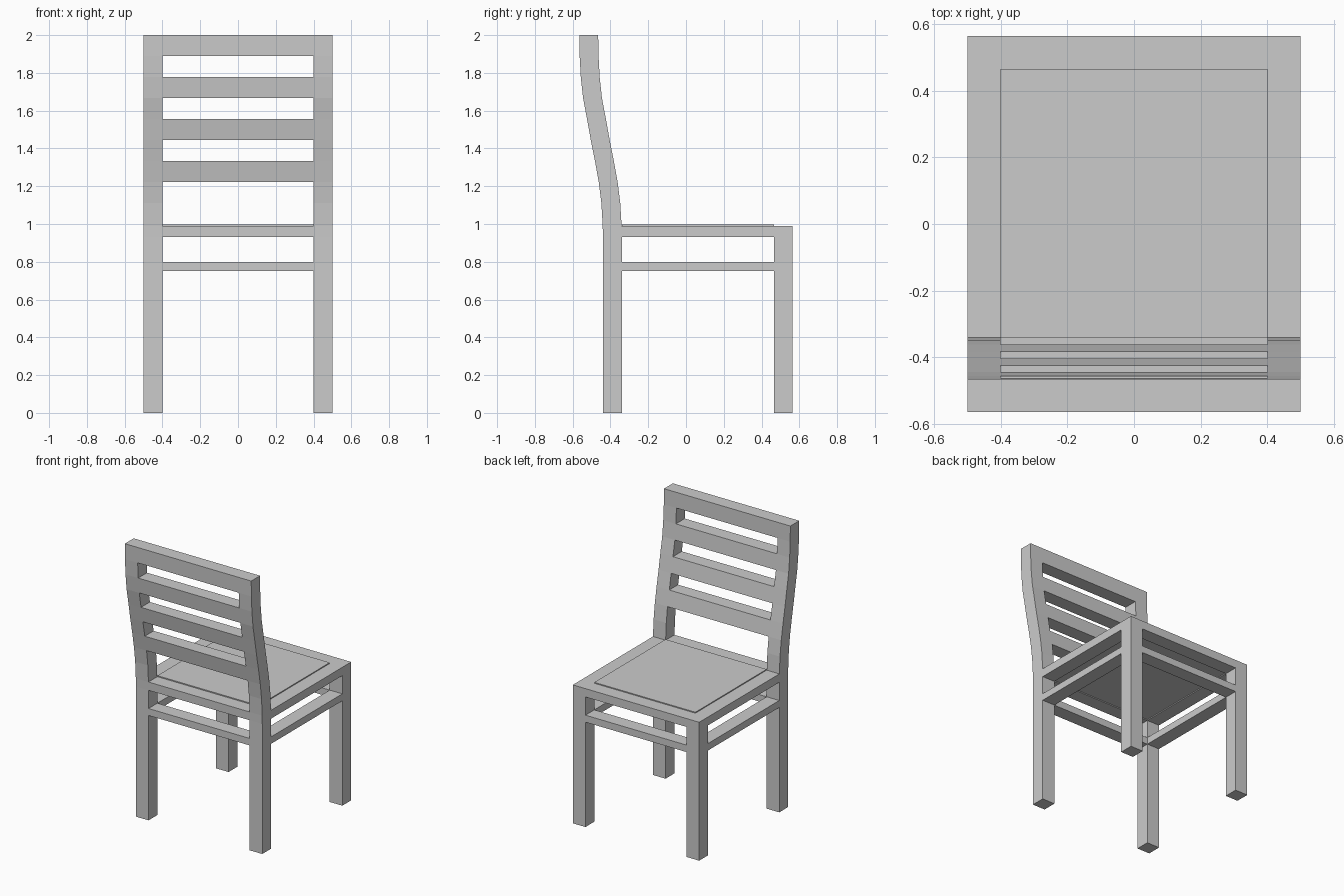
import bpy
import bmesh

if "Cube" in bpy.data.objects:
    bpy.data.objects.remove(bpy.data.objects["Cube"])

# Grid lines that every member of the chair follows
XS = [-0.5, -0.4, 0.4, 0.5]
YS = [-0.44, -0.34, 0.465, 0.565]
ZS = [0, 0.75, 0.80, 0.93, 0.99] + [1 + i / 9 for i in range(1, 10)]
# Backward lean of the back posts at each height
LEAN = [0, 0, 0, 0, 0.001, 0.008, 0.022, 0.042, 0.064, 0.084, 0.105, 0.117, 0.123, 0.125]
STRETCHER, RAIL, TOP = 1, 3, 13


def point(i, j, k):
    return XS[i], YS[j] - (LEAN[k] if j < 2 else 0), ZS[k]


# Each part is a set of grid cells
parts = {}
for i, side in ((0, "left"), (2, "right")):
    parts[f"back_{side}_post"] = {(i, 0, k) for k in range(TOP)}
    parts[f"front_{side}_leg"] = {(i, 2, k) for k in range(RAIL + 1)}
for k, kind in ((STRETCHER, "stretcher"), (RAIL, "seat_rail")):
    parts[f"back_{kind}"] = {(1, 0, k)}
    parts[f"front_{kind}"] = {(1, 2, k)}
    parts[f"left_{kind}"] = {(0, 1, k)}
    parts[f"right_{kind}"] = {(2, 1, k)}
for n, k in enumerate((6, 8, 10, 12)):
    parts[f"back_slat_{n + 1}"] = {(1, 0, k)}
solid = set().union(*parts.values())


def build(name, cells):
    """Make the outer faces of the cells, leaving joints open inside."""
    bm = bmesh.new()
    for cell in sorted(cells):
        for axis in range(3):
            for side in (0, 1):
                neighbour = list(cell)
                neighbour[axis] += 2 * side - 1
                if tuple(neighbour) in solid:
                    continue
                quad = []
                for du, dv in ((0, 0), (1, 0), (1, 1), (0, 1)):
                    c = list(cell)
                    c[axis] += side
                    c[(axis + 1) % 3] += du
                    c[(axis + 2) % 3] += dv
                    quad.append(bm.verts.new(point(*c)))
                bm.faces.new(quad if side else quad[::-1])
    bmesh.ops.remove_doubles(bm, verts=bm.verts, dist=1e-5)
    mesh = bpy.data.meshes.new(name)
    bm.to_mesh(mesh)
    bm.free()
    bpy.context.collection.objects.link(bpy.data.objects.new(name, mesh))


for name, cells in parts.items():
    build(name, cells)

# Seat panel, set slightly proud of the frame
bpy.ops.mesh.primitive_cube_add(size=1, location=(0, (YS[1] + YS[2]) / 2, 0.967))
seat = bpy.context.object
seat.name = "seat_panel"
seat.scale = (0.8, YS[2] - YS[1], 0.06)
